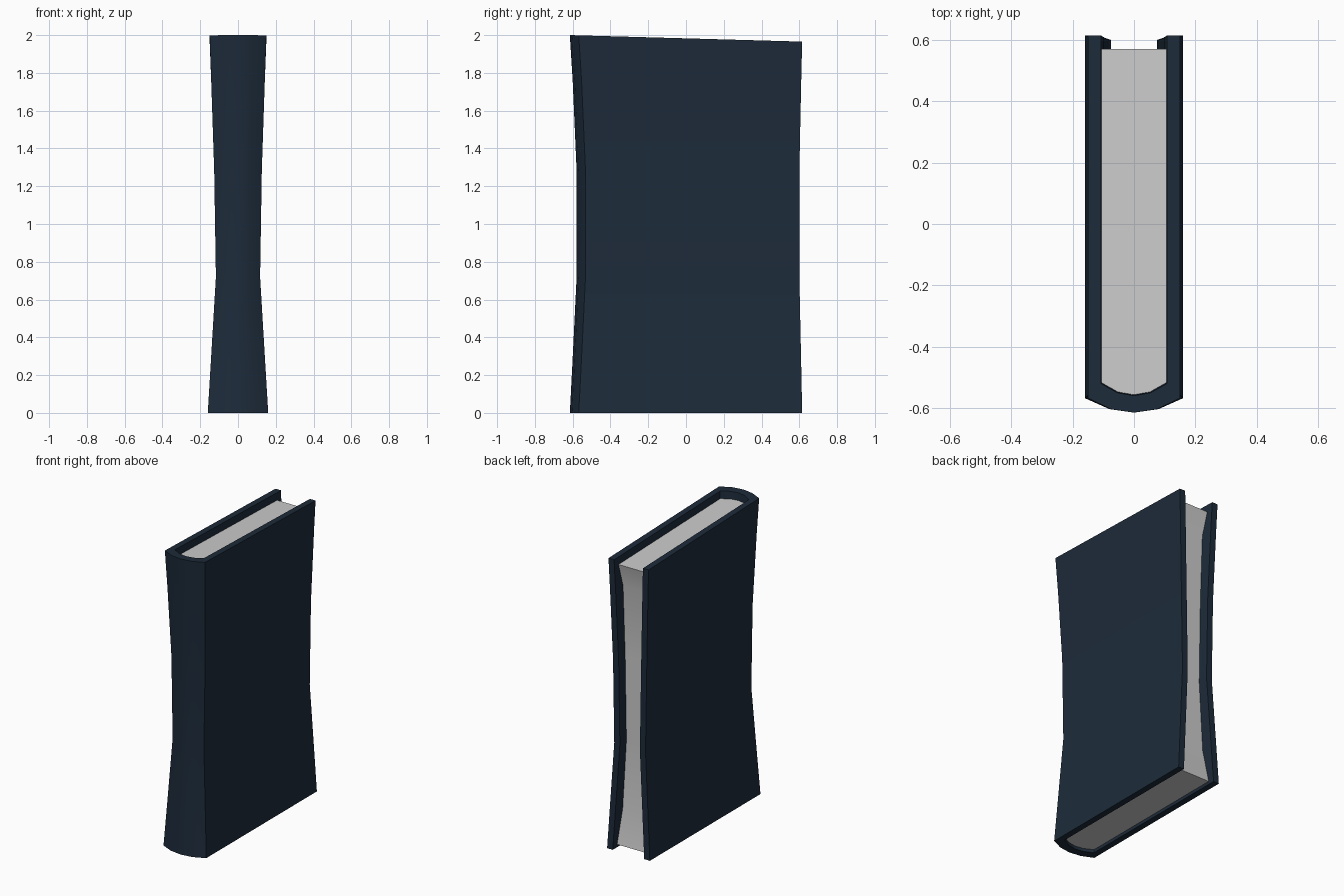
import bpy, bmesh

if "Cube" in bpy.data.objects:
    bpy.data.objects.remove(bpy.data.objects["Cube"])

# levels: height, outer half width, spine shift, fore edge of cover, fore edge of pages
LEVELS = [(0.0, 0.16, 0.0, 0.615, 0.57),
          (0.25, 0.145, 0.013, 0.61, 0.53),
          (0.72, 0.117, 0.036, 0.60, 0.53),
          (1.28, 0.126, 0.036, 0.60, 0.53),
          (1.76, 0.142, 0.015, 0.61, 0.53),
          (2.0, 0.15, 0.0, 0.615, 0.57)]
BOARD = 0.042


def arc(half, corner, tip):
    """Five-point rounded spine line from left to right."""
    mid = corner + (tip - corner) * 0.76
    return [(-half, corner), (-half / 2, mid), (0, tip), (half / 2, mid), (half, corner)]


def cover_section(half, shift, fore):
    inner = half - BOARD
    outside = [(-half, fore)] + arc(half, -0.568 + shift, -0.615 + shift) + [(half, fore)]
    inside = [(-inner, fore)] + arc(inner, -0.52 + shift, -0.56 + shift) + [(inner, fore)]
    return outside + inside[::-1]


def page_section(half, shift, fore):
    inner = half - BOARD + 0.002
    return [(-inner, fore)] + arc(inner, -0.522 + shift, -0.562 + shift) + [(inner, fore)]


def loft(name, sections, strip_caps):
    """Skin a stack of matching closed sections and cap both ends."""
    bm = bmesh.new()
    rings = [[bm.verts.new(p) for p in s] for s in sections]
    n = len(rings[0])
    for a, b in zip(rings, rings[1:]):
        for i in range(n):
            j = (i + 1) % n
            bm.faces.new((a[i], a[j], b[j], b[i]))
    for ring in (rings[0], rings[-1]):
        if strip_caps:
            for i in range(n // 2 - 1):
                bm.faces.new((ring[i], ring[i + 1], ring[n - 2 - i], ring[n - 1 - i]))
        else:
            bm.faces.new(ring)
    bmesh.ops.recalc_face_normals(bm, faces=bm.faces[:])
    mesh = bpy.data.meshes.new(name)
    bm.to_mesh(mesh)
    bm.free()
    obj = bpy.data.objects.new(name, mesh)
    bpy.context.collection.objects.link(obj)
    bpy.ops.object.select_all(action='DESELECT')
    obj.select_set(True)
    bpy.context.view_layer.objects.active = obj
    bpy.ops.object.shade_smooth_by_angle(angle=0.6)
    return obj


def place(points, z, drop=0.0):
    """Put a section at a height; the top level slopes down to the back."""
    slope = 0.028 if z == 2.0 else 0.0
    return [(x, y, z - drop - slope * (y + 0.615)) for x, y in points]


# wrap-around cover
cover = loft("cover", [place(cover_section(h, s, f), z) for z, h, s, f, _ in LEVELS], True)
navy = bpy.data.materials.new("navy_cloth")
navy.diffuse_color = (0.012, 0.024, 0.042, 1)
navy.use_nodes = True
navy.node_tree.nodes["Principled BSDF"].inputs["Base Color"].default_value = navy.diffuse_color
cover.data.materials.append(navy)

# page block, slightly recessed at both ends
drops = {0.0: -0.02, 2.0: 0.05}
loft("pages", [place(page_section(h, s, p), z, drops.get(z, 0.0))
               for z, h, s, _, p in LEVELS], False)
